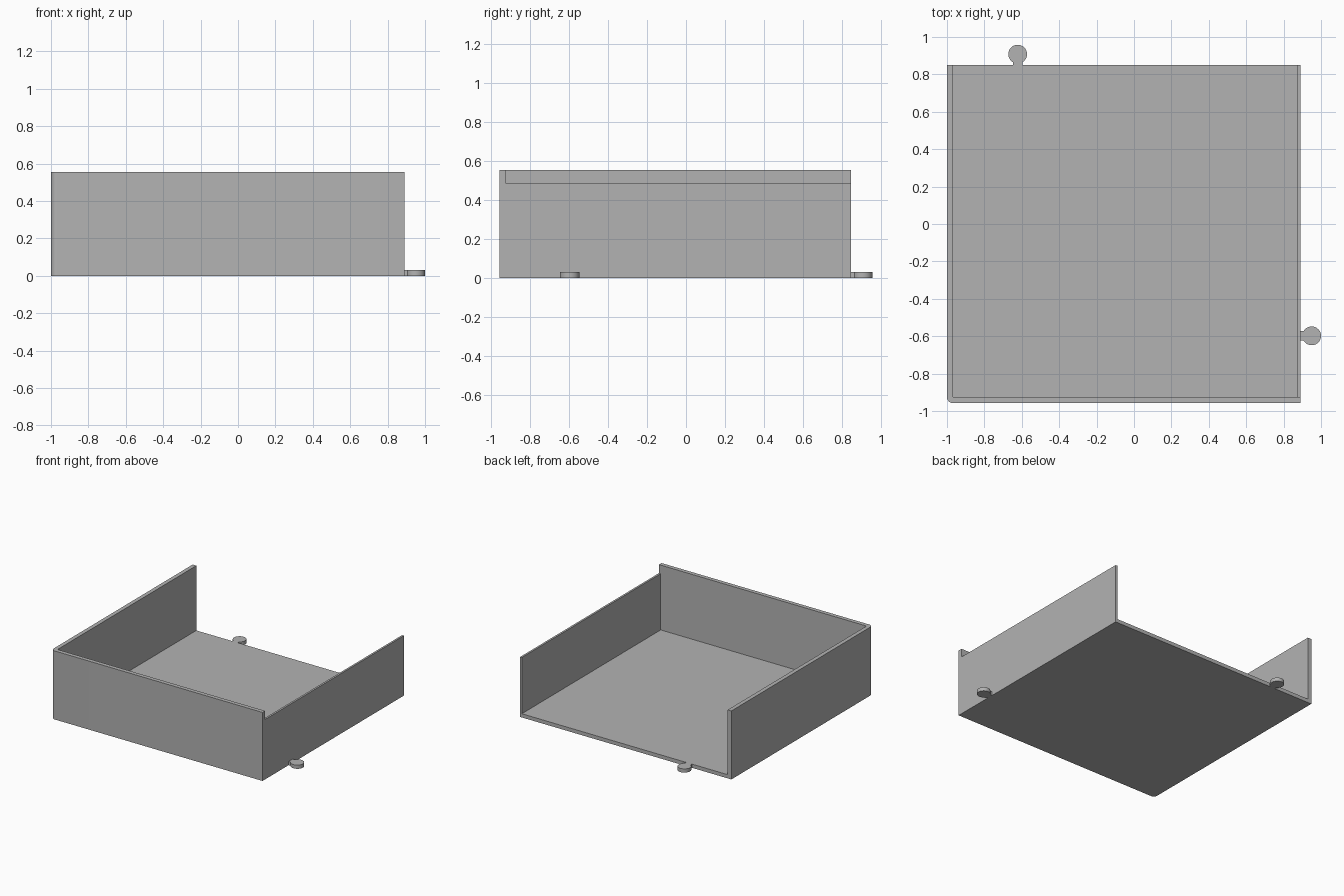
import bpy, bmesh
from math import asin, cos, sin, pi

if "Cube" in bpy.data.objects:
    bpy.data.objects.remove(bpy.data.objects["Cube"], do_unlink=True)

grey = bpy.data.materials.new("plain_grey")
grey.use_nodes = True
colour = (0.45, 0.45, 0.45, 1)
grey.diffuse_color = colour
grey.node_tree.nodes["Principled BSDF"].inputs["Base Color"].default_value = colour

LEFT, RIGHT, FRONT, BACK = 0.89, -1.0, -0.958, 0.849
HEIGHT, LOW_HEIGHT, FLOOR = 0.554, 0.485, 0.03
WALL, THIN_WALL = 0.033, 0.016


def arc(cx, cy, r, start, end, steps):
    angles = [start + (end - start) * i / steps for i in range(steps + 1)]
    return [(cx + r * cos(a), cy + r * sin(a)) for a in angles]


def prism(name, outline, z0, z1):
    bm = bmesh.new()
    base = bm.faces.new([bm.verts.new((x, y, z0)) for x, y in outline])
    top = bmesh.ops.extrude_face_region(bm, geom=[base])["geom"]
    for v in top:
        if isinstance(v, bmesh.types.BMVert):
            v.co.z = z1
    bmesh.ops.recalc_face_normals(bm, faces=bm.faces)
    mesh = bpy.data.meshes.new(name)
    bm.to_mesh(mesh)
    bm.free()
    mesh.materials.append(grey)
    obj = bpy.data.objects.new(name, mesh)
    bpy.context.collection.objects.link(obj)
    return obj


def rectangle(x0, x1, y0, y1):
    return [(x0, y0), (x1, y0), (x1, y1), (x0, y1)]


def activate(obj):
    bpy.ops.object.select_all(action="DESELECT")
    obj.select_set(True)
    bpy.context.view_layer.objects.active = obj


def cut(obj, cutter):
    cutter.hide_render = True
    mod = obj.modifiers.new("cut", "BOOLEAN")
    mod.operation = "DIFFERENCE"
    mod.solver = "EXACT"
    mod.object = cutter
    activate(obj)
    bpy.ops.object.modifier_apply(modifier=mod.name)
    bpy.data.objects.remove(cutter, do_unlink=True)


def tab_outline(length, radius=0.05, half_neck=0.026, embed=0.005):
    # Round head with a straight neck running back to the tray
    a = asin(half_neck / radius)
    head = arc(0, 0, radius, a - pi, pi - a, 40)
    return head + [(-length - embed, half_neck), (-length - embed, -half_neck)]


# Tray block with one rounded vertical corner
corner = arc(RIGHT + WALL, FRONT + WALL, WALL, pi, 1.5 * pi, 8)
tray = prism("tray", corner + [(LEFT, FRONT), (LEFT, BACK), (RIGHT, BACK)], 0, HEIGHT)

# Hollow it, leaving the back open, then lower the thin left wall
cut(tray, prism("hollow_cutter", rectangle(
    RIGHT + WALL, LEFT - THIN_WALL, FRONT + WALL, BACK + 0.1), FLOOR, HEIGHT + 0.1))
cut(tray, prism("step_cutter", rectangle(
    LEFT - 0.1, LEFT + 0.1, FRONT + WALL, BACK + 0.1), LOW_HEIGHT, HEIGHT + 0.1))

# Connecting tabs at floor level
left_tab = prism("left_tab", tab_outline(0.06), 0, FLOOR)
left_tab.location = (0.95, -0.598, 0)
back_tab = prism("back_tab", tab_outline(0.059), 0, FLOOR)
back_tab.location = (-0.622, 0.908, 0)
back_tab.rotation_euler.z = pi / 2

for part in (tray, left_tab, back_tab):
    activate(part)
    bpy.ops.object.shade_smooth_by_angle(angle=pi / 6)
